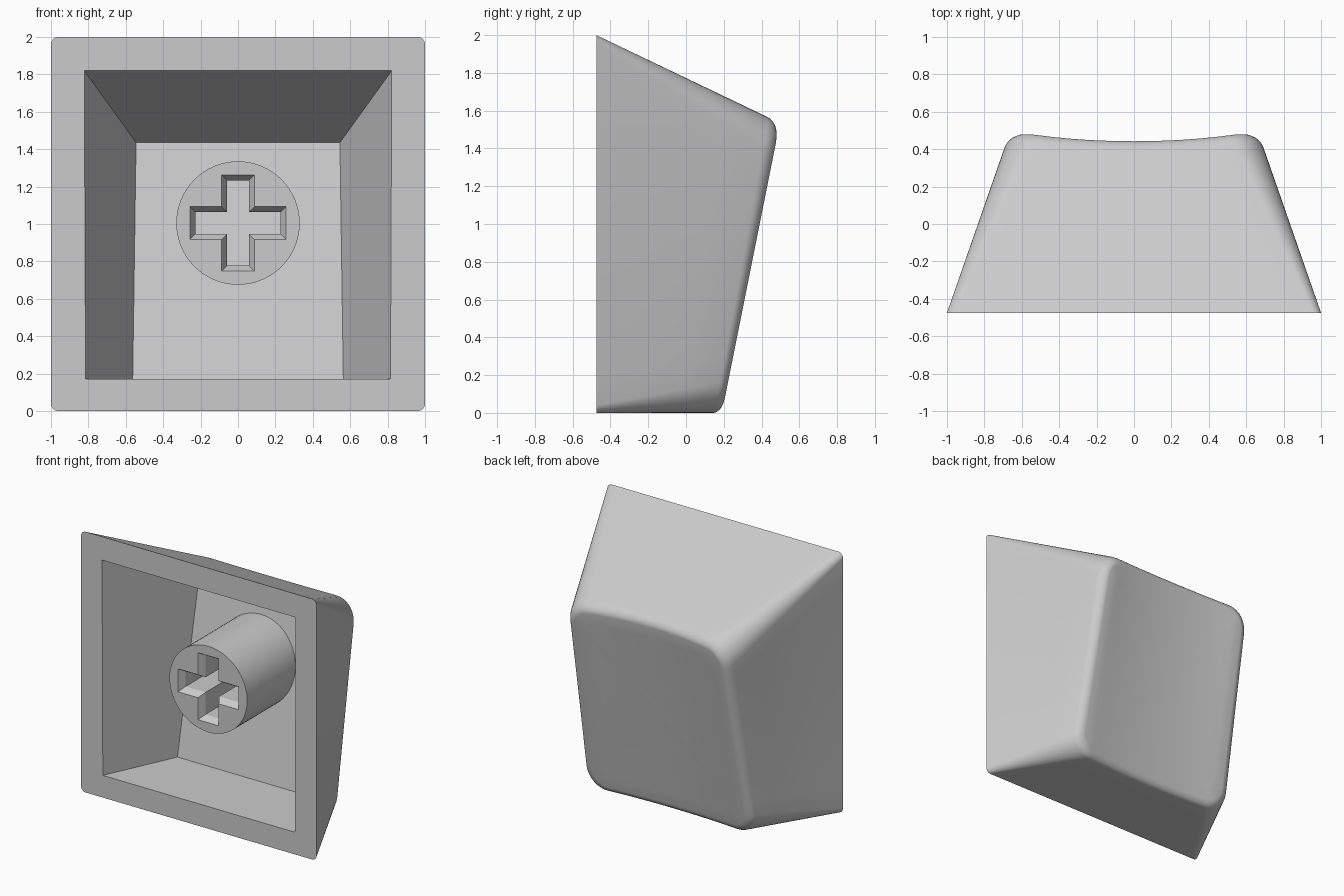
import bpy, bmesh, math
from mathutils import Vector

old = bpy.data.objects.get("Cube")
if old:
    bpy.data.objects.remove(old, do_unlink=True)

FRONT = -0.475      # plane of the open rim
TOP_H = 1.535       # height of the dished face
FILLET = 0.05
DEPTH = 0.85        # mean distance from rim to dished face

grey = bpy.data.materials.new("grey_plastic")
grey.use_nodes = True
colour = (0.6, 0.6, 0.6, 1)
grey.diffuse_color = colour
grey.node_tree.nodes["Principled BSDF"].inputs["Base Color"].default_value = colour


def finish(bm, name):
    bmesh.ops.recalc_face_normals(bm, faces=bm.faces)
    mesh = bpy.data.meshes.new(name)
    bm.to_mesh(mesh)
    bm.free()
    mesh.materials.append(grey)
    ob = bpy.data.objects.new(name, mesh)
    bpy.context.collection.objects.link(ob)
    bpy.ops.object.select_all(action='DESELECT')
    ob.select_set(True)
    bpy.context.view_layer.objects.active = ob
    bpy.ops.object.shade_smooth_by_angle(angle=math.radians(30))


def rounded_rect(w, h, r, arc=8, side=12):
    """Outline centred on the origin, counter-clockwise, as (x, z) pairs."""
    corners = []
    for k, (sx, sz) in enumerate([(1, 1), (-1, 1), (-1, -1), (1, -1)]):
        angles = [(k + i / arc) * math.pi / 2 for i in range(arc + 1)]
        corners.append([Vector((sx * (w - r) + r * math.cos(a),
                                sz * (h - r) + r * math.sin(a))) for a in angles])
    pts = []
    for k in range(4):
        end, nxt = corners[k][-1], corners[(k + 1) % 4][0]
        pts += corners[k] + [end.lerp(nxt, i / side) for i in range(1, side)]
    return pts


def add_ring(bm, pts):
    return [bm.verts.new(p) for p in pts]


def bridge(bm, a, b):
    n = len(a)
    for i in range(n):
        j = (i + 1) % n
        bm.faces.new((a[i], a[j], b[j], b[i]))


def fill_between(bm, *rings):
    edges = [bm.edges.get((r[i - 1], r[i])) for r in rings for i in range(len(r))]
    bmesh.ops.triangle_fill(bm, use_beauty=True, edges=edges, normal=(0, -1, 0))


def floor_y(z):
    """Sloping inner floor of the cavity."""
    return 0.07 + 0.181 * (z - 0.17)


def loft(f, inset=0.0, k=1.0):
    """Section at fraction f from rim to dished face, shrunk by inset and scale k."""
    base = rounded_rect(1, 1, 0.04)
    top = rounded_rect(0.685 - inset, TOP_H / 2 - inset, 0.17 - inset)
    out = []
    for b, t in zip(base, top):
        b, t = b * k, t * k
        z = t.y + TOP_H / 2
        x = t.x * (1 - 0.022 * t.y / (TOP_H / 2))
        dish = 0.04 * max(0, 1 - (x / 0.6) ** 2)
        g = f * (1 - dish / DEPTH)
        start = Vector((b.x, FRONT, b.y + 1))
        out.append(start.lerp(Vector((x, 0.19 + 0.2 * z, z)), g))
    return out


# Outer shell: walls, rounded edge, then the dished face
bm = bmesh.new()
edge = 1 - FILLET / DEPTH
sections = [loft(edge * i / 4) for i in range(5)]
for i in range(1, 7):
    a = i / 6 * math.pi / 2
    sections.append(loft(1 - FILLET * (1 - math.sin(a)) / DEPTH, FILLET * (1 - math.cos(a))))
sections += [loft(1, FILLET, 1 - i / 8) for i in range(1, 8)]
rings = [add_ring(bm, s) for s in sections]
for a, b in zip(rings, rings[1:]):
    bridge(bm, a, b)
centre = bm.verts.new(sum((v.co for v in rings[-1]), Vector()) / len(rings[-1]))
for i in range(len(rings[-1])):
    bm.faces.new((rings[-1][i - 1], rings[-1][i], centre))

# Cavity and flat rim
mouth = add_ring(bm, [(x, FRONT, z) for x, z in
                      [(0.822, 1.82), (-0.822, 1.82), (-0.815, 0.17), (0.815, 0.17)]])
floor = add_ring(bm, [(x, floor_y(z), z) for x, z in
                      [(0.545, 1.435), (-0.545, 1.435), (-0.563, 0.17), (0.563, 0.17)]])
bridge(bm, mouth, floor)
bm.faces.new(floor)
fill_between(bm, rings[0], mouth)
finish(bm, "cap_shell")

# Stem with a chamfered cross socket
STEM_Z, STEM_Y, STEM_R = 1.005, -0.36, 0.33


def cross(w, l):
    quarter = [(l, -w), (l, w), (w, w)]
    pts = []
    for k in range(4):
        for x, z in quarter:
            for _ in range(k):
                x, z = -z, x
            pts.append((x, z + STEM_Z))
    return pts


bm = bmesh.new()
circle = [(STEM_R * math.cos(i * math.tau / 64), STEM_Z + STEM_R * math.sin(i * math.tau / 64))
          for i in range(64)]
front = add_ring(bm, [(x, STEM_Y, z) for x, z in circle])
back = add_ring(bm, [(x, floor_y(z), z) for x, z in circle])
bridge(bm, front, back)
outer = add_ring(bm, [(x, STEM_Y, z) for x, z in cross(0.088, 0.257)])
inner = add_ring(bm, [(x, STEM_Y + 0.05, z) for x, z in cross(0.058, 0.227)])
deep = add_ring(bm, [(x, floor_y(z), z) for x, z in cross(0.058, 0.227)])
bridge(bm, outer, inner)
bridge(bm, inner, deep)
fill_between(bm, front, outer)
finish(bm, "stem")
